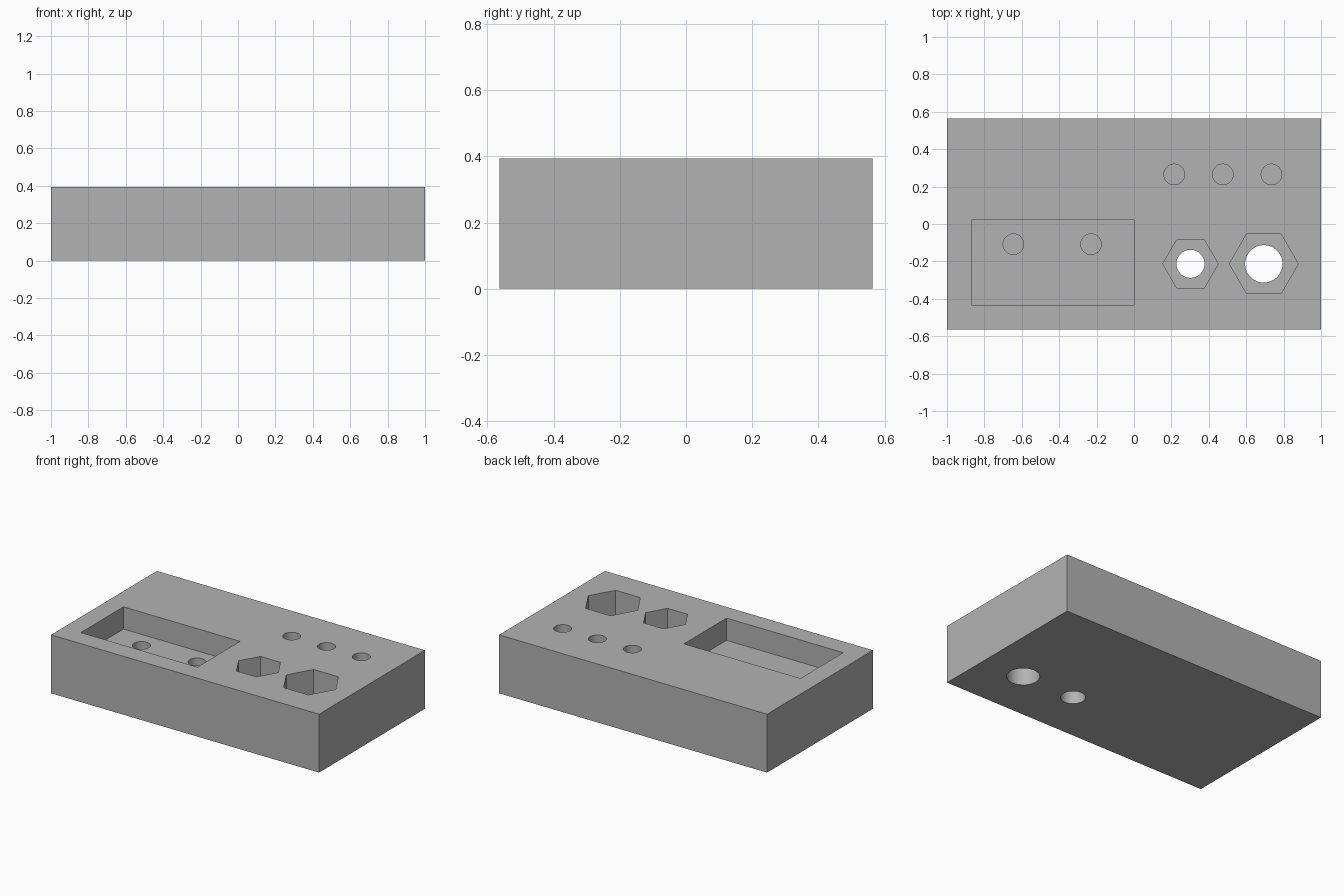
import bpy
import math

if "Cube" in bpy.data.objects:
    bpy.data.objects.remove(bpy.data.objects["Cube"], do_unlink=True)

WIDTH, DEPTH, HEIGHT = 2.0, 1.128, 0.394
POCKET_FLOOR = HEIGHT - 0.15

# Single grey material
grey = bpy.data.materials.new("plain grey")
grey.use_nodes = True
colour = (0.45, 0.45, 0.45, 1)
grey.diffuse_color = colour
grey.node_tree.nodes["Principled BSDF"].inputs["Base Color"].default_value = colour


def box(name, x0, x1, y0, y1, z0, z1):
    bpy.ops.mesh.primitive_cube_add(
        size=1, location=((x0 + x1) / 2, (y0 + y1) / 2, (z0 + z1) / 2))
    obj = bpy.context.object
    obj.name = name
    obj.scale = (x1 - x0, y1 - y0, z1 - z0)
    bpy.ops.object.transform_apply(location=True, rotation=False, scale=True)
    return obj


def prism(name, x, y, radius, z0, z1, sides=64, turn=0):
    bpy.ops.mesh.primitive_cylinder_add(
        vertices=sides, radius=radius, depth=z1 - z0,
        location=(x, y, (z0 + z1) / 2), rotation=(0, 0, turn))
    obj = bpy.context.object
    obj.name = name
    return obj


def cut(target, cutter):
    cutter.hide_render = True
    mod = target.modifiers.new(cutter.name, "BOOLEAN")
    mod.operation = "DIFFERENCE"
    mod.solver = "EXACT"
    mod.object = cutter
    bpy.context.view_layer.objects.active = target
    bpy.ops.object.modifier_apply(modifier=mod.name)
    bpy.data.objects.remove(cutter, do_unlink=True)


# Solid block
block = box("block", -WIDTH / 2, WIDTH / 2, -DEPTH / 2, DEPTH / 2, 0, HEIGHT)
block.data.materials.append(grey)
above = HEIGHT + 0.1

# Rectangular pocket with two blind holes in its floor
cut(block, box("pocket", -0.87, 0.0, -0.432, 0.022, POCKET_FLOOR, above))
for x in (-0.645, -0.23):
    cut(block, prism("pocket_hole", x, -0.108, 0.055, 0.1, above))

# Row of three blind holes in the top
for i in range(3):
    cut(block, prism("top_hole", 0.215 + 0.26 * i, 0.265, 0.055, HEIGHT - 0.2, above))

# Hexagonal recesses with round holes running through the base
for x, hex_radius, hole_radius in ((0.302, 0.148, 0.075), (0.694, 0.184, 0.1)):
    cut(block, prism("hex_recess", x, -0.213, hex_radius, HEIGHT - 0.2, above,
                     sides=6, turn=math.radians(30)))
    cut(block, prism("through_hole", x, -0.213, hole_radius, -0.1, above))

# Smooth bores, sharp edges
bpy.ops.object.select_all(action="DESELECT")
block.select_set(True)
bpy.context.view_layer.objects.active = block
bpy.ops.object.shade_smooth_by_angle(angle=math.radians(30))
